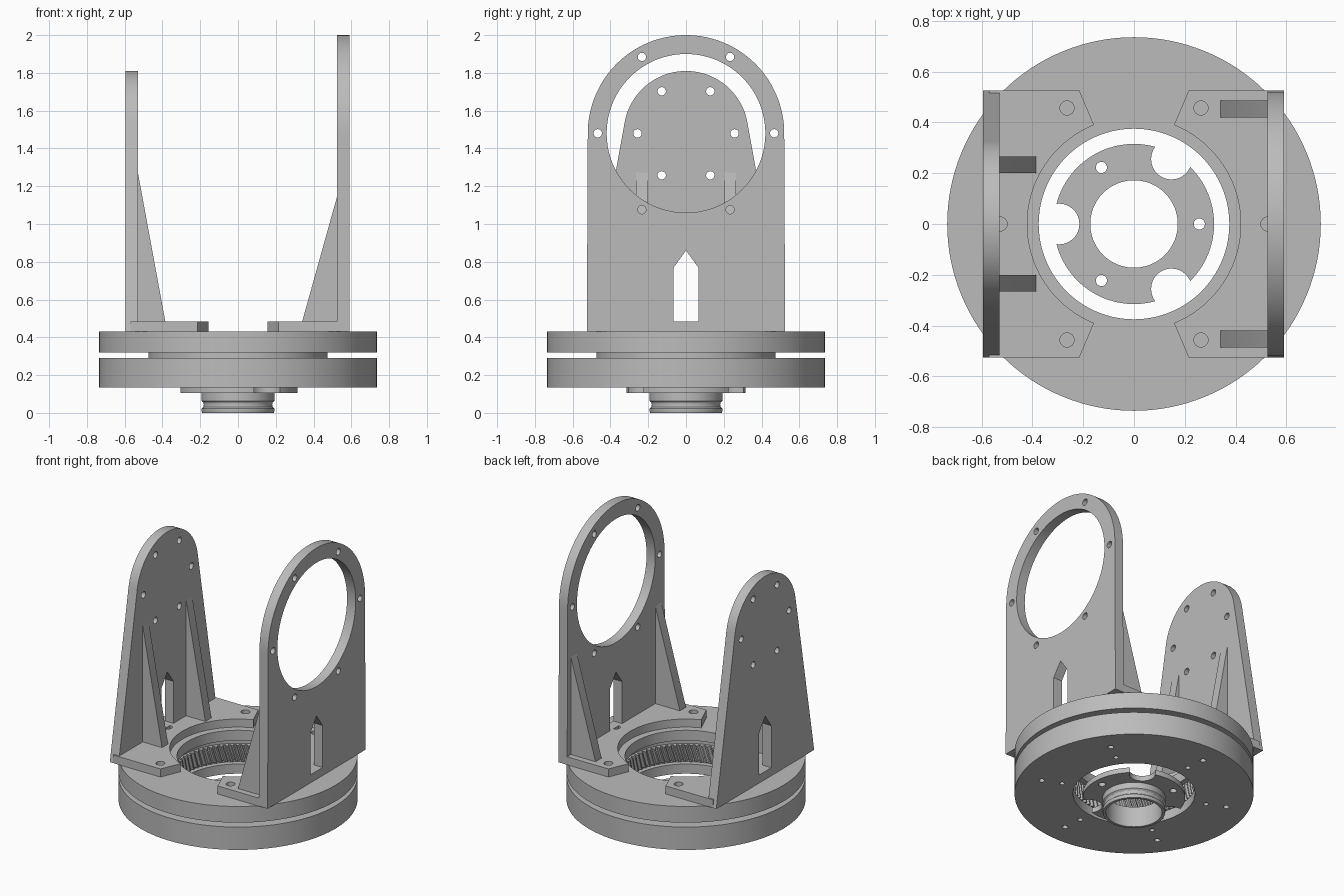
import bpy, bmesh
from math import sin, cos, pi, radians

if "Cube" in bpy.data.objects:
    bpy.data.objects.remove(bpy.data.objects["Cube"])

GREY = (0.5, 0.5, 0.5, 1)
grey = bpy.data.materials.new("grey_plastic")
grey.use_nodes = True
grey.diffuse_color = GREY
grey.node_tree.nodes["Principled BSDF"].inputs["Base Color"].default_value = GREY


def finish(name, bm):
    """Turn a bmesh into a smooth-by-angle grey object."""
    bmesh.ops.remove_doubles(bm, verts=bm.verts, dist=1e-5)
    bmesh.ops.recalc_face_normals(bm, faces=bm.faces)
    mesh = bpy.data.meshes.new(name)
    bm.to_mesh(mesh)
    bm.free()
    mesh.materials.append(grey)
    obj = bpy.data.objects.new(name, mesh)
    bpy.context.collection.objects.link(obj)
    bpy.ops.object.select_all(action='DESELECT')
    obj.select_set(True)
    bpy.context.view_layer.objects.active = obj
    bpy.ops.object.shade_smooth_by_angle(angle=radians(30))
    return obj


def arc(cx, cy, r, a0, a1, n=64):
    """Points on an arc, angles in degrees."""
    angles = [radians(a0 + (a1 - a0) * i / n) for i in range(n + 1)]
    return [(cx + r * cos(a), cy + r * sin(a)) for a in angles]


def circle(cx, cy, r, n=128):
    return arc(cx, cy, r, 0, 360, n)[:-1]


def hole_circle(cx, cy, radius, r, count=6, start=0):
    """Small round holes evenly spaced on a bolt circle."""
    centres = arc(cx, cy, radius, start, start + 360, count)[:-1]
    return [circle(x, y, r, 24) for x, y in centres]


def slab(name, loops, lo, hi, axis='z'):
    """Extrude an outline with holes from lo to hi along an axis."""
    curve = bpy.data.curves.new(name, 'CURVE')
    curve.dimensions = '2D'
    curve.fill_mode = 'BOTH'
    curve.extrude = (hi - lo) / 2
    for loop in loops:
        spline = curve.splines.new('POLY')
        spline.points.add(len(loop) - 1)
        for point, (u, v) in zip(spline.points, loop):
            point.co = (u, v, 0, 1)
        spline.use_cyclic_u = True
    temp = bpy.data.objects.new(name, curve)
    bpy.context.collection.objects.link(temp)
    deps = bpy.context.evaluated_depsgraph_get()
    mesh = bpy.data.meshes.new_from_object(temp.evaluated_get(deps))
    bm = bmesh.new()
    bm.from_mesh(mesh)
    bpy.data.objects.remove(temp)
    bpy.data.curves.remove(curve)
    bpy.data.meshes.remove(mesh)
    for vert in bm.verts:
        u, v, w = vert.co
        w += (lo + hi) / 2
        vert.co = {'x': (w, u, v), 'y': (u, w, v), 'z': (u, v, w)}[axis]
    return finish(name, bm)


def closed_grid(name, rings):
    """Skin a closed loop of closed rings."""
    bm = bmesh.new()
    rows = [[bm.verts.new(p) for p in ring] for ring in rings]
    for a, b in zip(rows, rows[1:] + rows[:1]):
        for i in range(len(a)):
            j = (i + 1) % len(a)
            bm.faces.new((a[i], a[j], b[j], b[i]))
    return finish(name, bm)


# Turntable: two discs with a bearing spacer between them
DISC, BORE, RECESS = 0.735, 0.375, 0.41
disc, bore, recess = (circle(0, 0, r) for r in (DISC, BORE, RECESS))
base_holes = (hole_circle(0, 0, 0.46, 0.016, start=36)
              + hole_circle(0, 0, 0.59, 0.018, start=36))
screw_holes = hole_circle(0, 0, 0.527, 0.028)
slab("lower_disc_bottom", [disc, bore] + base_holes, 0.135, 0.2)
slab("lower_disc_top", [disc, recess], 0.2, 0.29)
slab("bearing_spacer", [circle(0, 0, 0.475), recess], 0.29, 0.32)
slab("upper_disc_bottom", [disc, recess], 0.32, 0.36)
slab("upper_disc_top", [disc, bore] + screw_holes, 0.36, 0.43)

# Internal gear ring with slanted teeth
TEETH = 72


def gear_ring(z, twist, radii):
    points = []
    for i in range(TEETH * 4):
        a = 2 * pi * i / (TEETH * 4) + twist
        r = radii[i % 4 // 2]
        points.append((r * cos(a), r * sin(a), z))
    return points


TOOTH, OUTER = (0.378, 0.4), (0.43, 0.43)
closed_grid("gear_ring", [gear_ring(0.215, 0, TOOTH), gear_ring(0.325, 0.08, TOOTH),
                          gear_ring(0.325, 0.08, OUTER), gear_ring(0.215, 0, OUTER)])

# Hub flange: round plate with three scooped notches
FLANGE, NOTCH = 0.315, 0.08
half = 14.6
flange = []
for mid in (60, 180, 300):
    flange += arc(0, 0, FLANGE, mid - 120 + half, mid - half, 40)
    cx, cy = 0.295 * cos(radians(mid)), 0.295 * sin(radians(mid))
    flange += arc(cx, cy, NOTCH, mid - 88, mid - 272, 24)
slab("hub_flange", [flange, circle(0, 0, 0.172)]
     + hole_circle(0, 0, 0.257, 0.022, 3), 0.105, 0.14)

# Hub collar with a rounded groove
collar = [(0.172, 0), (0.19, 0), (0.193, 0.01), (0.193, 0.022), (0.184, 0.03),
          (0.181, 0.042), (0.184, 0.055), (0.193, 0.064), (0.193, 0.105), (0.172, 0.105)]
closed_grid("hub_collar", [[(x, y, z) for x, y in circle(0, 0, r)] for r, z in collar])

# Uprights: centre of both round heads and the pointed slot
HEAD = 1.48
slot = [(-0.065, 0.485), (0.065, 0.485), (0.065, 0.77), (0, 0.86), (-0.065, 0.77)]
foot = [(-0.525, 0.43), (0.525, 0.43)]

tall = foot + arc(0, HEAD, 0.52, 0, 180)
slab("tall_upright", [tall, circle(0, HEAD, 0.42), slot]
     + hole_circle(0, HEAD, 0.467, 0.022), 0.525, 0.59, 'x')

short = foot + arc(0, HEAD, 0.33, 10.5, 169.5)
slab("short_upright", [short, slot]
     + hole_circle(0, HEAD, 0.257, 0.022), -0.595, -0.53, 'x')

# Bracket feet with a round cutout, and their ribs
for side, name in ((1, "tall"), (-1, "short")):
    outline = [(0.57, -0.525), (0.215, -0.525)] + arc(0, 0, 0.42, -68, 68)
    outline += [(0.215, 0.525), (0.57, 0.525)]
    holes = hole_circle(0, 0, 0.527, 0.028)
    holes = [holes[i] for i in (0, 1, 5)]
    slab(name + "_bracket_foot", [[(side * x, y) for x, y in loop]
                                  for loop in [outline] + holes], 0.43, 0.485)

for name, wall, tip, top, y in (("tall", 0.53, 0.34, 1.165, 0.42),
                                ("short", -0.535, -0.385, 1.3, 0.2)):
    profile = [(wall, 0.48), (tip, 0.48), (tip, 0.485), (wall, top)]
    slab(name + "_back_rib", [profile], y, y + 0.065, 'y')
    slab(name + "_front_rib", [profile], -y - 0.065, -y, 'y')
